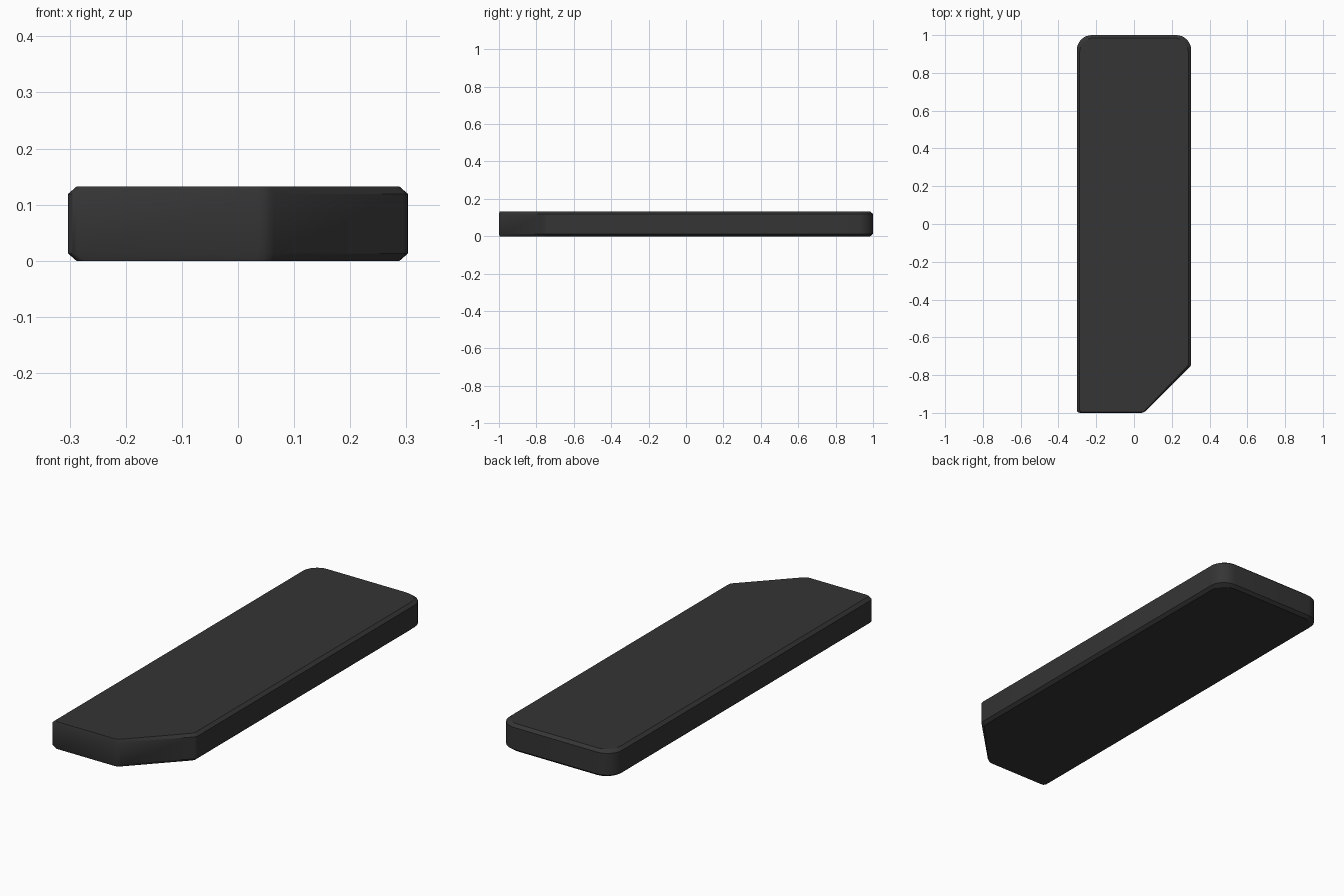
import bpy, bmesh, math
from mathutils import Vector

if "Cube" in bpy.data.objects:
    bpy.data.objects.remove(bpy.data.objects["Cube"])

W, H, D = 0.303, 0.132, 0.015

# Plan corners, counter-clockwise: (x, y, fillet radius, segments)
corners = [(-W, -1, 0.016, 3), (0.052, -1, 0.04, 4), (W, -0.75, 0.03, 3),
           (W, 1, 0.08, 8), (-W, 1, 0.08, 8)]


def rounded_outline(pts):
    out = []
    n = len(pts)
    for i, (x, y, r, seg) in enumerate(pts):
        p = Vector((x, y))
        a = (Vector(pts[i - 1][:2]) - p).normalized()
        b = (Vector(pts[(i + 1) % n][:2]) - p).normalized()
        half = a.angle(b) / 2
        c = p + (a + b).normalized() * (r / math.sin(half))
        t = r / math.tan(half)
        v0 = p + a * t - c
        turn = math.pi - 2 * half
        for k in range(seg + 1):
            ang = turn * k / seg
            out.append((c.x + v0.x * math.cos(ang) - v0.y * math.sin(ang),
                        c.y + v0.x * math.sin(ang) + v0.y * math.cos(ang)))
    return out


def inset(x, y, d):
    # Full chamfer on the sides and back, slim one on the front
    return x * (1 - d / W), y * (1 - (d if y > 0 else d * 0.25))


# Plate: stacked rings with chamfered top and bottom rims
outline = rounded_outline(corners)
bm = bmesh.new()
rings = []
for d, z in ((D, 0), (0, 0.013), (0, H - 0.013), (D, H)):
    rings.append([bm.verts.new((*inset(x, y, d), z)) for x, y in outline])
n = len(outline)
for lo, hi in zip(rings, rings[1:]):
    for i in range(n):
        j = (i + 1) % n
        bm.faces.new((lo[i], lo[j], hi[j], hi[i]))
bm.faces.new(rings[-1])
bm.faces.new(rings[0][::-1])
bmesh.ops.recalc_face_normals(bm, faces=bm.faces)
mesh = bpy.data.meshes.new("plate")
bm.to_mesh(mesh)
bm.free()
plate = bpy.data.objects.new("plate", mesh)
bpy.context.collection.objects.link(plate)

# Dark finish
mat = bpy.data.materials.new("dark_grey")
mat.diffuse_color = (0.035, 0.035, 0.035, 1)
mat.use_nodes = True
mat.node_tree.nodes["Principled BSDF"].inputs["Base Color"].default_value = mat.diffuse_color
mesh.materials.append(mat)

# Smooth rounded corners, crisp rims
bpy.context.view_layer.objects.active = plate
plate.select_set(True)
bpy.ops.object.shade_smooth_by_angle(angle=math.radians(30))
